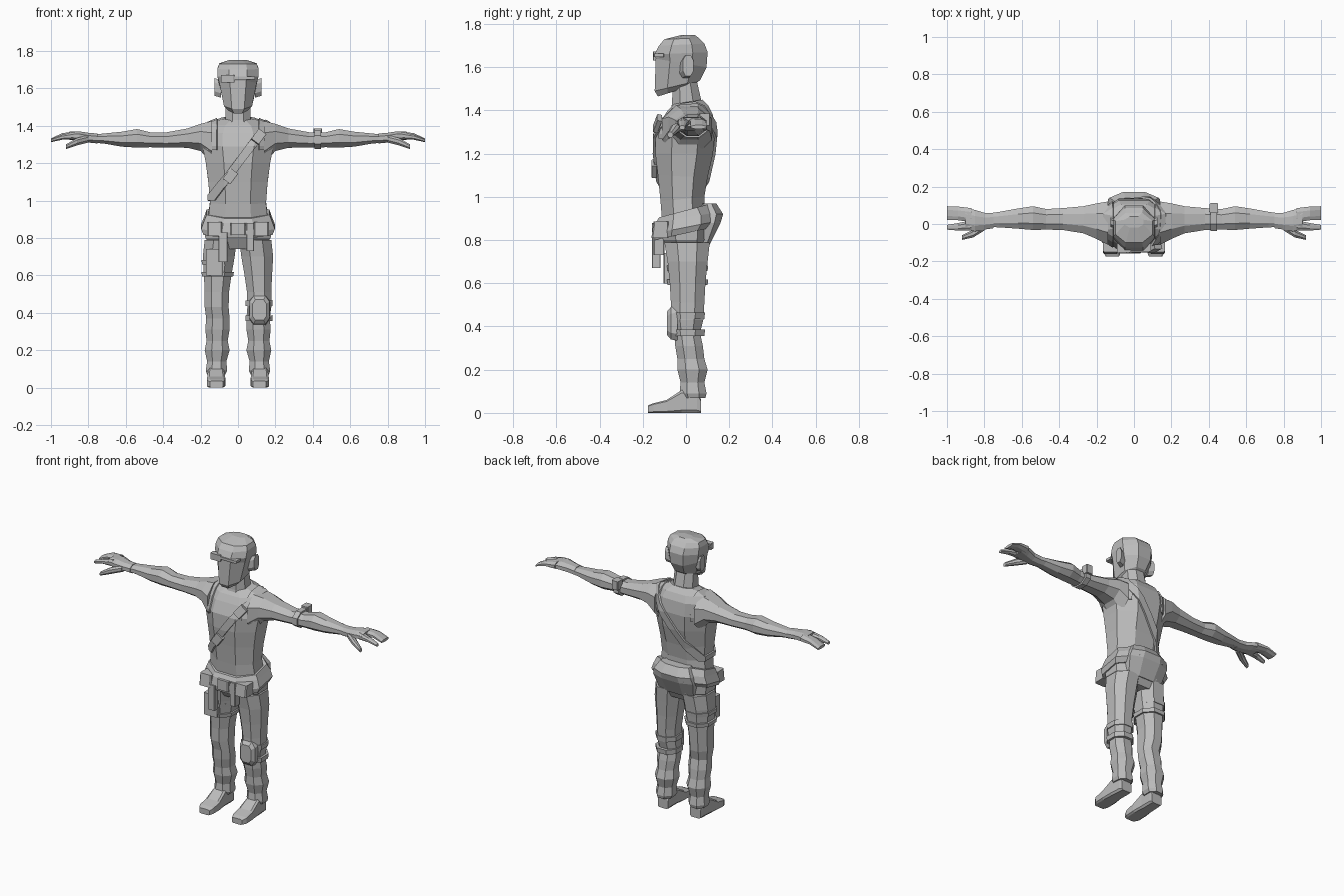
import bpy, bmesh
from mathutils import Vector

grey = bpy.data.materials.new("plain_grey")
grey.diffuse_color = (0.5, 0.5, 0.5, 1)


def finish(name, bm):
    bmesh.ops.recalc_face_normals(bm, faces=bm.faces)
    me = bpy.data.meshes.new(name)
    bm.to_mesh(me)
    bm.free()
    me.materials.append(grey)
    ob = bpy.data.objects.new(name, me)
    bpy.context.collection.objects.link(ob)
    return ob


def loft(name, axis, rings, k=0.28, side=1):
    """Skin eight-sided rings (t, a0, a1, b0, b1[, t at b1]) along an axis."""
    bm = bmesh.new()
    loops = []
    for r in rings:
        t0, a0, a1, b0, b1 = r[:5]
        t1 = r[5] if len(r) > 5 else t0
        loop = []
        for u, v in ((k, 0), (1 - k, 0), (1, k), (1, 1 - k),
                     (1 - k, 1), (k, 1), (0, 1 - k), (0, k)):
            a, b, t = a0 + (a1 - a0) * u, b0 + (b1 - b0) * v, t0 + (t1 - t0) * v
            p = {"x": (t, a, b), "y": (a, t, b), "z": (a, b, t)}[axis]
            loop.append(bm.verts.new((p[0] * side, p[1], p[2])))
        loops.append(loop)
    for p, q in zip(loops, loops[1:]):
        for i in range(8):
            j = (i + 1) % 8
            bm.faces.new((p[i], p[j], q[j], q[i]))
    bm.faces.new(loops[0])
    bm.faces.new(loops[-1])
    return finish(name, bm)


def body(name, rings, k=0.28):
    """Symmetric loft up z from (z front, z back, y front, y back, half width)."""
    return loft(name, "z", [(zf, -w, w, yf, yb, zb) for zf, zb, yf, yb, w in rings], k)


def band(name, source, cuts, thick):
    """Slice of a surface kept between planes, thickened outwards."""
    bm = bmesh.new()
    bm.from_mesh(source.data)
    for co, no in cuts:
        bmesh.ops.bisect_plane(bm, geom=bm.verts[:] + bm.edges[:] + bm.faces[:],
                               plane_co=co, plane_no=no, clear_outer=True)
    ob = finish(name, bm)
    mod = ob.modifiers.new("thickness", "SOLIDIFY")
    mod.thickness, mod.offset = thick, 1
    return ob


def box(name, x, y, z, top=None, side=1):
    """Block with a light chamfer; the top may have its own y range."""
    return loft(name, "z", [(z[0], *x, *y), (z[1], *x, *(top or y))], 0.08, side)


# Head, neck and torso
body("head", [(1.465, 1.515, -0.13, 0.03, 0.05), (1.49, 1.54, -0.145, 0.065, 0.075),
              (1.64, 1.60, -0.14, 0.095, 0.10), (1.66, 1.67, -0.145, 0.10, 0.11),
              (1.70, 1.71, -0.125, 0.085, 0.11), (1.73, 1.735, -0.10, 0.06, 0.10),
              (1.75, 1.75, -0.02, 0.04, 0.05)])
body("neck", [(1.36, 1.38, -0.08, 0.09, 0.085), (1.43, 1.45, -0.065, 0.07, 0.068),
              (1.54, 1.56, -0.06, 0.045, 0.065)])
torso = body("torso", [(0.88, 0.93, -0.11, 0.085, 0.16), (0.98, 1.0, -0.118, 0.085, 0.15),
                       (1.10, 1.09, -0.13, 0.10, 0.158), (1.20, 1.20, -0.142, 0.125, 0.172),
                       (1.29, 1.30, -0.14, 0.135, 0.19), (1.36, 1.38, -0.11, 0.125, 0.185),
                       (1.40, 1.42, -0.085, 0.105, 0.16), (1.43, 1.45, -0.055, 0.075, 0.085)])
for s in (1, -1):
    loft("ear", "x", [(0.09, -0.03, 0.025, 0, 0)[:3] + (1.55, 1.64),
                      (0.125, -0.015, 0.035, 1.56, 1.655)], 0.25, s)

# Eye cover on a narrow brow strap
box("eye_cover", (-0.09, -0.02), (-0.153, -0.12), (1.632, 1.672))
box("brow_strap", (-0.09, 0.09), (-0.15, -0.10), (1.648, 1.664))

# Diagonal chest strap with buckles, and vest shoulder straps
n, mid = Vector((0.80, 0, -0.60)), Vector((0.005, 0, 1.205))
band("chest_strap", torso, [(mid + n * 0.022, n), (mid - n * 0.022, -n),
                            (Vector((0, 0, 1.0)), Vector((0, 0, -1)))], 0.012)
for i, (x, z) in enumerate(((-0.04, 1.13), (0.11, 1.34))):
    buckle = box("strap_buckle", (-0.025, 0.025), (-0.012, 0.012), (-0.035, 0.035))
    buckle.location = (x, -0.147 + 0.015 * i, z)
    buckle.rotation_euler = (-0.3 * i, 0.64, 0)
for s in (1, -1):
    band("vest_shoulder", torso, [(Vector((0.17 * s, 0, 0)), Vector((s, 0, 0))),
                                  (Vector((0.11 * s, 0, 0)), Vector((-s, 0, 0))),
                                  (Vector((0, 0, 1.27)), Vector((0, 0, -1)))], 0.008)

# Hips, belt and rear pouch
body("hips", [(0.74, 0.74, -0.075, 0.085, 0.13), (0.80, 0.80, -0.11, 0.115, 0.175),
              (0.86, 0.88, -0.12, 0.12, 0.18), (0.91, 0.95, -0.11, 0.10, 0.165)])
body("belt", [(0.80, 0.86, -0.145, 0.13, 0.185), (0.83, 0.89, -0.15, 0.155, 0.197),
              (0.88, 0.93, -0.14, 0.15, 0.18), (0.905, 0.97, -0.125, 0.12, 0.168)])
loft("rear_pouch", "z", [(0.78, -0.12, 0.12, 0.06, 0.11), (0.88, -0.14, 0.14, 0.06, 0.16),
                         (0.92, -0.13, 0.13, 0.06, 0.172), (0.97, -0.10, 0.10, 0.06, 0.14)])
for s in (1, -1):
    box("belt_pouch", (0.085, 0.165), (-0.16, -0.08), (0.81, 0.885), (-0.15, -0.08), s)
box("hanging_pouch", (-0.105, -0.055), (-0.158, -0.118), (0.67, 0.83))
box("belt_tab", (0.045, 0.085), (-0.15, -0.10), (0.73, 0.88))
box("belt_clasp", (-0.04, 0.04), (-0.157, -0.10), (0.815, 0.88))

# Arms, hands, legs and feet
arm = [(0.14, -0.11, 0.12, 1.20, 1.425), (0.20, -0.08, 0.11, 1.265, 1.41),
       (0.27, -0.05, 0.095, 1.282, 1.385), (0.38, -0.032, 0.085, 1.283, 1.365),
       (0.47, -0.03, 0.08, 1.285, 1.365), (0.54, -0.032, 0.095, 1.283, 1.382),
       (0.62, -0.025, 0.083, 1.288, 1.368), (0.72, -0.018, 0.065, 1.305, 1.358),
       (0.79, -0.015, 0.055, 1.31, 1.35)]
palm = [(0.75, -0.022, 0.06, 1.305, 1.358), (0.80, -0.03, 0.06, 1.31, 1.362),
        (0.85, -0.04, 0.075, 1.318, 1.37), (0.90, -0.03, 0.085, 1.325, 1.368)]
leg = [(0.07, 0.068, 0.165, -0.02, 0.09), (0.09, 0.058, 0.172, -0.03, 0.095),
       (0.14, 0.062, 0.165, -0.025, 0.085), (0.20, 0.045, 0.178, -0.04, 0.10),
       (0.25, 0.055, 0.168, -0.04, 0.085), (0.31, 0.045, 0.175, -0.05, 0.078),
       (0.37, 0.045, 0.17, -0.055, 0.065), (0.43, 0.05, 0.178, -0.07, 0.08),
       (0.51, 0.048, 0.178, -0.07, 0.085), (0.60, 0.035, 0.182, -0.075, 0.09),
       (0.70, 0.018, 0.188, -0.085, 0.10), (0.79, 0.006, 0.178, -0.10, 0.11)]
foot = [(-0.175, 0.08, 0.15, 0, 0.035), (-0.15, 0.07, 0.165, 0, 0.045),
        (-0.09, 0.068, 0.165, 0, 0.06), (-0.02, 0.075, 0.16, 0, 0.105),
        (0.05, 0.075, 0.155, 0, 0.105), (0.07, 0.078, 0.15, 0, 0.06)]
for s in (1, -1):
    loft("arm", "x", arm, side=s)
    loft("palm", "x", palm, side=s)
    loft("fingers", "x", [(0.87, 0.01, 0.085, 1.325, 1.37), (0.94, 0.02, 0.093, 1.33, 1.36),
                          (1.0, 0.022, 0.095, 1.315, 1.332)], side=s)
    loft("index_finger", "x", [(0.87, -0.035, 0.02, 1.325, 1.368), (0.94, -0.035, 0.005, 1.325, 1.352),
                               (1.0, -0.03, -0.005, 1.312, 1.33)], side=s)
    loft("thumb", "x", [(0.80, -0.035, 0.01, 1.31, 1.35), (0.86, -0.072, -0.03, 1.295, 1.335),
                        (0.92, -0.085, -0.06, 1.275, 1.30)], side=s)
    loft("trouser_leg", "z", leg, side=s)
    loft("shoe", "y", foot, 0.12, s)

# Arm band, knee pad and thigh straps
loft("arm_band", "x", [(0.41, -0.037, 0.098, 1.275, 1.375), (0.445, -0.037, 0.098, 1.275, 1.375)])
box("arm_band_clip", (0.405, 0.45), (0.06, 0.112), (1.33, 1.385))
loft("knee_pad", "y", [(-0.04, 0.06, 0.17, 0.335, 0.495), (-0.07, 0.062, 0.168, 0.34, 0.49),
                       (-0.087, 0.078, 0.152, 0.36, 0.47)], 0.2)
for z in (0.37, 0.45):
    loft("knee_strap", "z", [(z - 0.015, 0.04, 0.184, -0.068, 0.085),
                             (z + 0.015, 0.04, 0.186, -0.072, 0.088)])
for z in (0.605, 0.67):
    loft("thigh_strap", "z", [(z - 0.012, 0.026, 0.192, -0.085, 0.10),
                              (z + 0.012, 0.022, 0.195, -0.088, 0.103)], side=-1)
box("thigh_pouch", (0.08, 0.17), (-0.105, -0.05), (0.60, 0.74), side=-1)
